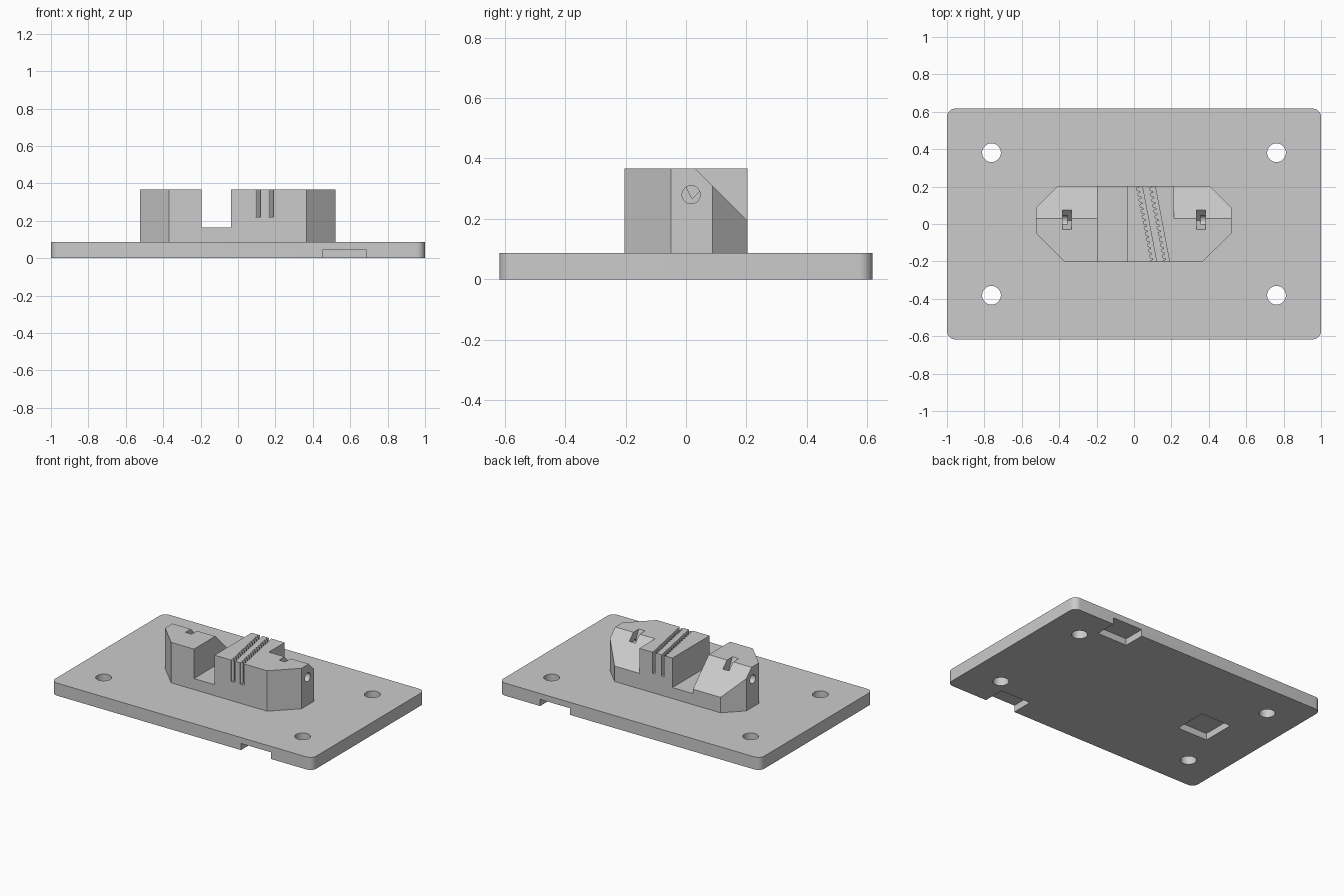
import bpy, bmesh, math
from mathutils import Vector

cube = bpy.data.objects.get("Cube")
if cube:
    bpy.data.objects.remove(cube, do_unlink=True)

grey = bpy.data.materials.new("plain grey")
grey.use_nodes = True
colour = (0.6, 0.6, 0.6, 1)
grey.diffuse_color = colour
grey.node_tree.nodes["Principled BSDF"].inputs["Base Color"].default_value = colour


def prism(name, pts, lo, hi, axis="z", corner=0):
    """Extrude a 2D outline; axis z uses (x, y) points, axis x uses (y, z)."""
    bm = bmesh.new()
    place = (lambda a, b: (a, b, lo)) if axis == "z" else (lambda a, b: (lo, a, b))
    step = Vector((0, 0, hi - lo)) if axis == "z" else Vector((hi - lo, 0, 0))
    face = bm.faces.new([bm.verts.new(place(a, b)) for a, b in pts])
    ext = bmesh.ops.extrude_face_region(bm, geom=[face])["geom"]
    bmesh.ops.translate(bm, vec=step, verts=[v for v in ext if isinstance(v, bmesh.types.BMVert)])
    if corner:
        upright = [e for e in bm.edges if abs(e.verts[0].co.z - e.verts[1].co.z) > 0.01]
        bmesh.ops.bevel(bm, geom=upright, offset=corner, segments=8, profile=0.5, affect="EDGES")
    bmesh.ops.recalc_face_normals(bm, faces=bm.faces)
    mesh = bpy.data.meshes.new(name)
    bm.to_mesh(mesh)
    bm.free()
    mesh.materials.append(grey)
    obj = bpy.data.objects.new(name, mesh)
    bpy.context.collection.objects.link(obj)
    return obj


def rect(x0, x1, y0, y1):
    return [(x0, y0), (x1, y0), (x1, y1), (x0, y1)]


def circle(cx, cy, r, n=40):
    return [(cx + r * math.cos(math.tau * i / n), cy + r * math.sin(math.tau * i / n)) for i in range(n)]


def cut(target, cutters):
    """Subtract each cutter in turn, then discard it."""
    bpy.context.view_layer.objects.active = target
    for c in cutters:
        mod = target.modifiers.new("cut", "BOOLEAN")
        mod.operation, mod.solver, mod.object = "DIFFERENCE", "EXACT", c
        bpy.ops.object.modifier_apply(modifier=mod.name)
        bpy.data.objects.remove(c, do_unlink=True)


def smooth(obj):
    bpy.ops.object.select_all(action="DESELECT")
    obj.select_set(True)
    bpy.context.view_layer.objects.active = obj
    bpy.ops.object.shade_smooth_by_angle(angle=math.radians(25))


W, D, BASE, TOP = 1.0, 0.617, 0.087, 0.367

# Base plate with rounded corners, four screw holes and three underside recesses
plate = prism("base_plate", rect(-W, W, -D, D), 0, BASE, corner=0.045)
cutters = [prism("screw_hole", circle(sx * 0.762, sy * 0.381, 0.05), -0.1, 0.2)
           for sx in (-1, 1) for sy in (-1, 1)]
for x, y in ((0.57, -D - 0.035), (0.57, D + 0.035), (-0.57, 0)):
    cutters.append(prism("recess", rect(x - 0.115, x + 0.115, y - 0.115 - 0.07 * (y != 0),
                                        y + 0.115 + 0.07 * (y != 0))
                         if y == 0 else
                         rect(x - 0.115, x + 0.115, min(y, 0.467), max(y, -0.467)), -0.1, 0.046))
cut(plate, cutters)
smooth(plate)

# Clamp body: a block with clipped corners
outline = [(-0.523, -0.05), (-0.37, -0.203), (0.365, -0.203), (0.521, -0.05),
           (0.521, 0.087), (0.405, 0.203), (-0.407, 0.203), (-0.523, 0.087)]
body = prism("clamp_body", outline, BASE, TOP)

# Wide channel across the body
channel = prism("channel", rect(-0.195, -0.038, -0.5, 0.5), 0.163, 0.6)
cutters = [channel]

# Sloped rear shoulders at both ends
slope = [(0.03 - 0.2, TOP + 0.2), (0.03 + 0.4, TOP - 0.4), (0.43, TOP + 0.2)]
cutters += [prism("shoulder_slope", slope, lo, hi, "x") for lo, hi in ((-0.8, -0.195), (0.215, 0.8))]

# Small slots on the shoulders, each fed by a round hole from the end
notch = [(-0.03, 0.5), (-0.03, TOP), (0.02, 0.267), (0.175, 0.422), (0.175, 0.5)]
for s in (-1, 1):
    cutters.append(prism("shoulder_slot", notch, s * 0.335, s * 0.382, "x"))
    cutters.append(prism("end_hole", circle(0.017, 0.28, 0.03, 32), s * 0.355, s * 0.8, "x"))

# Two slanted grooves with teeth along their left walls
TEETH, END = 14, 0.21
lean = lambda x, y: (x - 0.19 * (y + 0.203), y)
for x in (0.103, 0.172):
    pts = [lean(x + 0.018, END), lean(x + 0.018, -END)]
    for i in range(TEETH):
        y = -END + 2 * END * i / TEETH
        pitch = 2 * END / TEETH
        pts += [lean(x - 0.013, y), lean(x - 0.013, y + 0.45 * pitch),
                lean(x + 0.002, y + 0.6 * pitch), lean(x + 0.002, y + 0.85 * pitch)]
    cutters.append(prism("toothed_groove", pts, 0.22, 0.6))
cut(body, cutters)
smooth(body)
